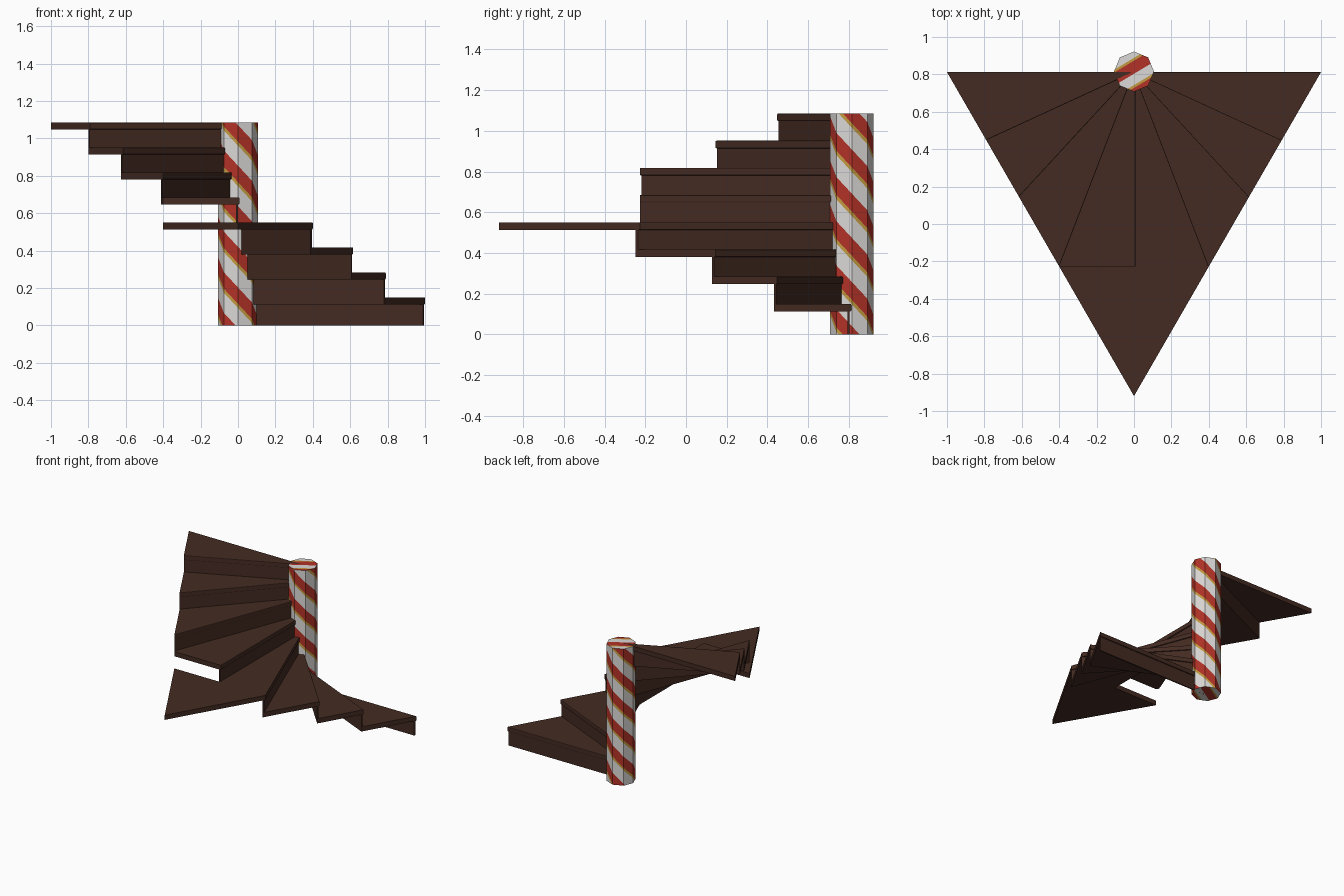
import bpy, bmesh, math
from mathutils import Vector

if "Cube" in bpy.data.objects:
    bpy.data.objects.remove(bpy.data.objects["Cube"])

HUB = Vector((0, 0.812))
TIP = Vector((0, -0.92))
POLE, RAD, HEIGHT = Vector((0, 0.815)), 0.107, 1.085
THICK, RISE, FIRST = 0.037, 0.1336, 0.15


def mat(name, rgb):
    m = bpy.data.materials.new(name)
    m.diffuse_color = (*rgb, 1)
    m.use_nodes = True
    m.node_tree.nodes["Principled BSDF"].inputs["Base Color"].default_value = m.diffuse_color
    return m


WOOD = mat("dark_wood", (0.058, 0.024, 0.016))
WHITE = mat("pole_white", (0.72, 0.70, 0.68))
RED = mat("pole_red", (0.45, 0.032, 0.02))
GOLD = mat("pole_gold", (0.55, 0.33, 0.05))


def finish(bm, name, mats):
    bmesh.ops.recalc_face_normals(bm, faces=bm.faces)
    me = bpy.data.meshes.new(name)
    bm.to_mesh(me)
    bm.free()
    for m in mats:
        me.materials.append(m)
    ob = bpy.data.objects.new(name, me)
    bpy.context.collection.objects.link(ob)
    return ob


def slab(name, pts, z0, z1, nosing=False):
    """Extruded outline; the first two points are the front edge."""
    bm = bmesh.new()
    low = [bm.verts.new((p.x, p.y, z0)) for p in pts]
    top = [bm.verts.new((p.x, p.y, z1)) for p in pts]
    bm.faces.new(low[::-1])
    bm.faces.new(top)
    n = len(pts)
    for i in range(n):
        j = (i + 1) % n
        bm.faces.new((low[i], low[j], top[j], top[i]))
    if nosing:
        edges = [bm.edges.get((low[0], low[1])), bm.edges.get((top[0], top[1]))]
        bmesh.ops.bevel(bm, geom=edges, offset=0.005, segments=2,
                        profile=0.5, affect='EDGES')
    return finish(bm, name, [WOOD])


# Step lines fan out from the hub to the edge of a triangular plan
def rim(x):
    return Vector((x, TIP.y + 1.732 * abs(x)))


R_DIR, L_DIR = Vector((-0.5, -0.866)), Vector((-0.5, 0.866))
lines = [(rim(x), R_DIR) for x in (1.0, 0.79, 0.615, 0.40)]
lines.append((Vector((0.008, rim(0.4).y)), Vector((-1, 0))))
lines += [(rim(x), L_DIR) for x in (-0.40, -0.615, -0.79, -1.0)]


def shifted(i, d):
    """Hub and rim points of line i moved back by distance d."""
    p, e = lines[i]
    v = (p - HUB).normalized()
    n = Vector((v.y, -v.x))
    if n.dot(e) < 0:
        n = -n
    shift = Vector((0.008, 0)) if i == 4 else Vector((0, 0))
    return HUB + shift + n * d, p + e * (d / n.dot(e))


# Treads and risers
for i in range(8):
    top = FIRST + RISE * i
    a, b = shifted(i, 0)
    d, c = shifted(i + 1, 0.012 if i < 7 else 0)
    extra = []
    if i == 3:
        extra = [TIP, rim(-0.40)]       # landing runs out to the corner
    elif i == 4:
        extra = [rim(-0.40)]
    pts = [a, b] + extra + [c]
    if (d - a).length > 1e-4:
        pts.append(d)
    slab(f"tread_{i + 1}", pts, top - THICK, top, True)
    a, b = shifted(i, 0.008)
    d, c = shifted(i, 0.018)
    bottom = max(0, top - RISE - THICK) if i else 0
    slab(f"riser_{i + 1}", [a, b, c, d], bottom, top - THICK)

# Striped centre pole: eight flat sides cut along a three-start helix
SIDES, PERIOD = 8, 0.217
DROP = 3 * PERIOD / SIDES
RED_LOW, RED_HIGH, GOLD_LOW = -0.042, 0.046, -0.064
bm = bmesh.new()


def corner(i, z):
    a = math.pi + 2 * math.pi * i / SIDES
    return Vector((POLE.x + RAD * math.cos(a), POLE.y + RAD * math.sin(a), z))


def stripe(t, period, gold_low, low, high):
    t = (t - gold_low) % period + gold_low
    return 2 if t < low else 1 if t < high else 0


def cut(face, planes):
    geom = [face] + list(face.edges) + list(face.verts)
    for co, no in planes:
        geom = bmesh.ops.bisect_plane(bm, geom=geom, dist=1e-6,
                                      plane_co=co, plane_no=no)["geom"]
    return [g for g in geom if isinstance(g, bmesh.types.BMFace)]


for i in range(SIDES):
    a, b = corner(i, 0), corner(i + 1, 0)
    up = Vector((0, 0, HEIGHT))
    face = bm.faces.new([bm.verts.new(p) for p in (a, b, b + up, a + up)])
    along = b - a
    normal = Vector((along.y, -along.x, 0)).normalized()
    slope = along - Vector((0, 0, DROP))
    start = 0.32 - DROP * i
    planes = [(a + Vector((0, 0, start + k * PERIOD + o)), slope.cross(normal).normalized())
              for k in range(-3, 8) for o in (GOLD_LOW, RED_LOW, RED_HIGH)]
    for f in cut(face, planes):
        m = f.calc_center_median()
        u = (m - a).dot(along) / along.length_squared
        f.material_index = stripe(m.z - start + DROP * u, PERIOD,
                                  GOLD_LOW, RED_LOW, RED_HIGH)

# Pole ends carry straight diagonal stripes
across = Vector((0.515, -0.857, 0))
for z in (0, HEIGHT):
    face = bm.faces.new([bm.verts.new(corner(i, z)) for i in range(SIDES)])
    mid = Vector((POLE.x, POLE.y, z))
    planes = [(mid + across * (k * 0.125 + o), across)
              for k in (-1, 0, 1) for o in (-0.063, -0.05, 0.01)]
    for f in cut(face, planes):
        t = (f.calc_center_median() - mid).dot(across)
        f.material_index = stripe(t, 0.125, -0.063, -0.05, 0.01)

bmesh.ops.remove_doubles(bm, verts=bm.verts, dist=1e-5)
finish(bm, "striped_pole", [WHITE, RED, GOLD])
